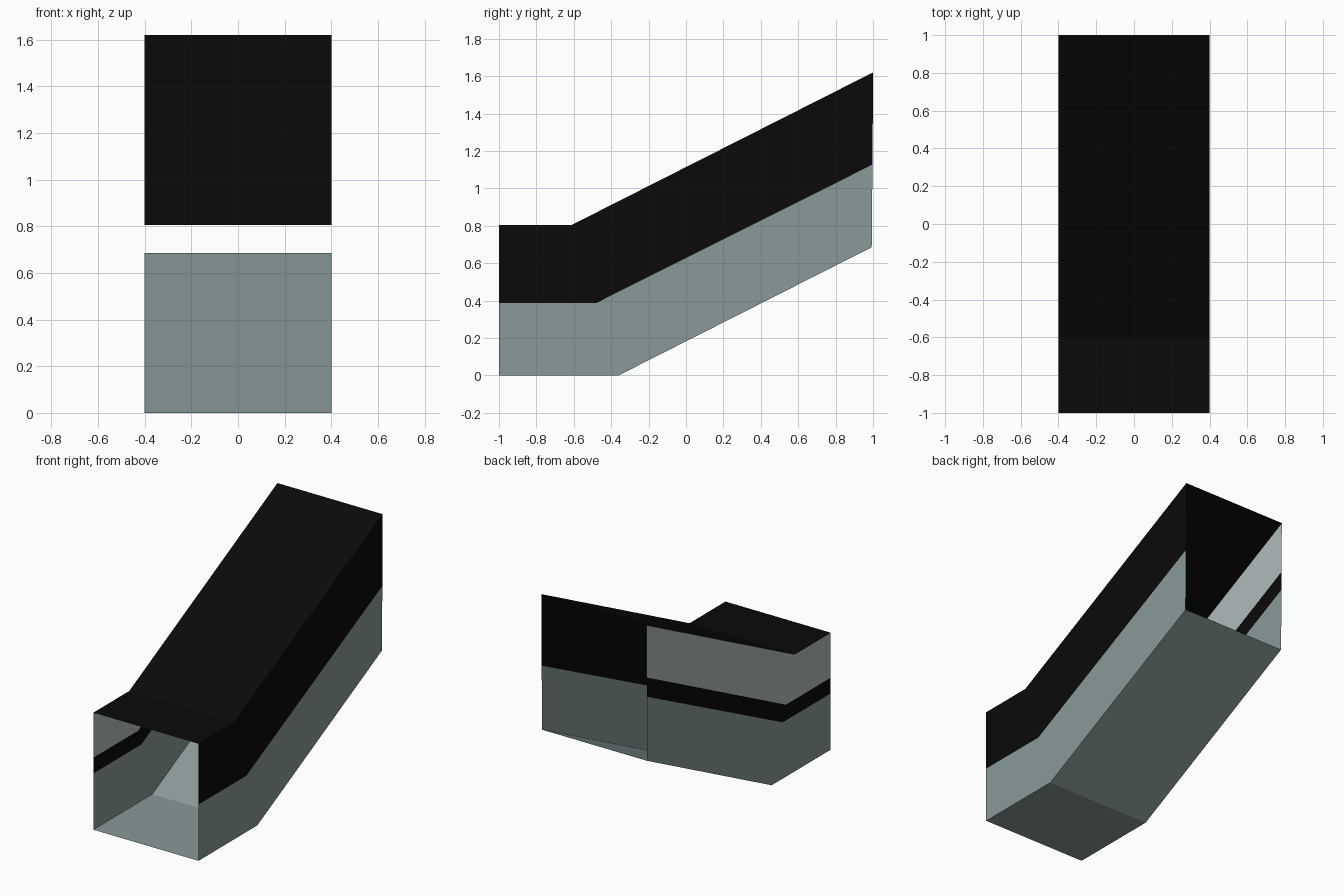
import bpy, bmesh

if "Cube" in bpy.data.objects:
    bpy.data.objects.remove(bpy.data.objects["Cube"])

def material(name, rgb):
    m = bpy.data.materials.new(name)
    m.diffuse_color = (*rgb, 1)
    m.use_nodes = True
    m.node_tree.nodes["Principled BSDF"].inputs["Base Color"].default_value = m.diffuse_color
    return m

BLACK = material("black", (0.003, 0.003, 0.003))
GREY = material("grey green", (0.25, 0.32, 0.315))
LIGHT = material("pale grey", (0.43, 0.50, 0.51))

W = 0.4
# Side profile lines (y, z): flat landing, kink, then slope
FLOOR = [(-1, 0), (-0.36, 0), (0.993, 0.685)]
WAIST = [(-1, 0.387), (-0.48, 0.387), (0.997, 1.127)]
SILL = [(-1, 0.495), (-0.515, 0.495), (0.998, 1.26)]
ROOF = [(-1, 0.805), (-0.61, 0.805), (1, 1.62)]

def strip(name, line_a, xa, line_b, xb, mat):
    """Thin sheet stretched between two profile lines."""
    bm = bmesh.new()
    a = [bm.verts.new((xa, y, z)) for y, z in line_a]
    b = [bm.verts.new((xb, y, z)) for y, z in line_b]
    for i in range(len(a) - 1):
        bm.faces.new((a[i], a[i + 1], b[i + 1], b[i]))
    me = bpy.data.meshes.new(name)
    bm.to_mesh(me)
    bm.free()
    me.materials.append(mat)
    ob = bpy.data.objects.new(name, me)
    bpy.context.collection.objects.link(ob)

# Floor and roof
strip("floor", FLOOR, W, FLOOR, -W, GREY)
strip("roof", ROOF, -W, ROOF, W, BLACK)
# Right wall: grey below, black above
strip("right_lower_wall", FLOOR, W, WAIST, W, GREY)
strip("right_upper_wall", WAIST, W, ROOF, W, BLACK)
# Left wall: grey below, black band, pale window panel
strip("left_lower_wall", WAIST, -W, FLOOR, -W, GREY)
strip("left_band", SILL, -W, WAIST, -W, BLACK)
strip("left_window", ROOF, -W, SILL, -W, LIGHT)
